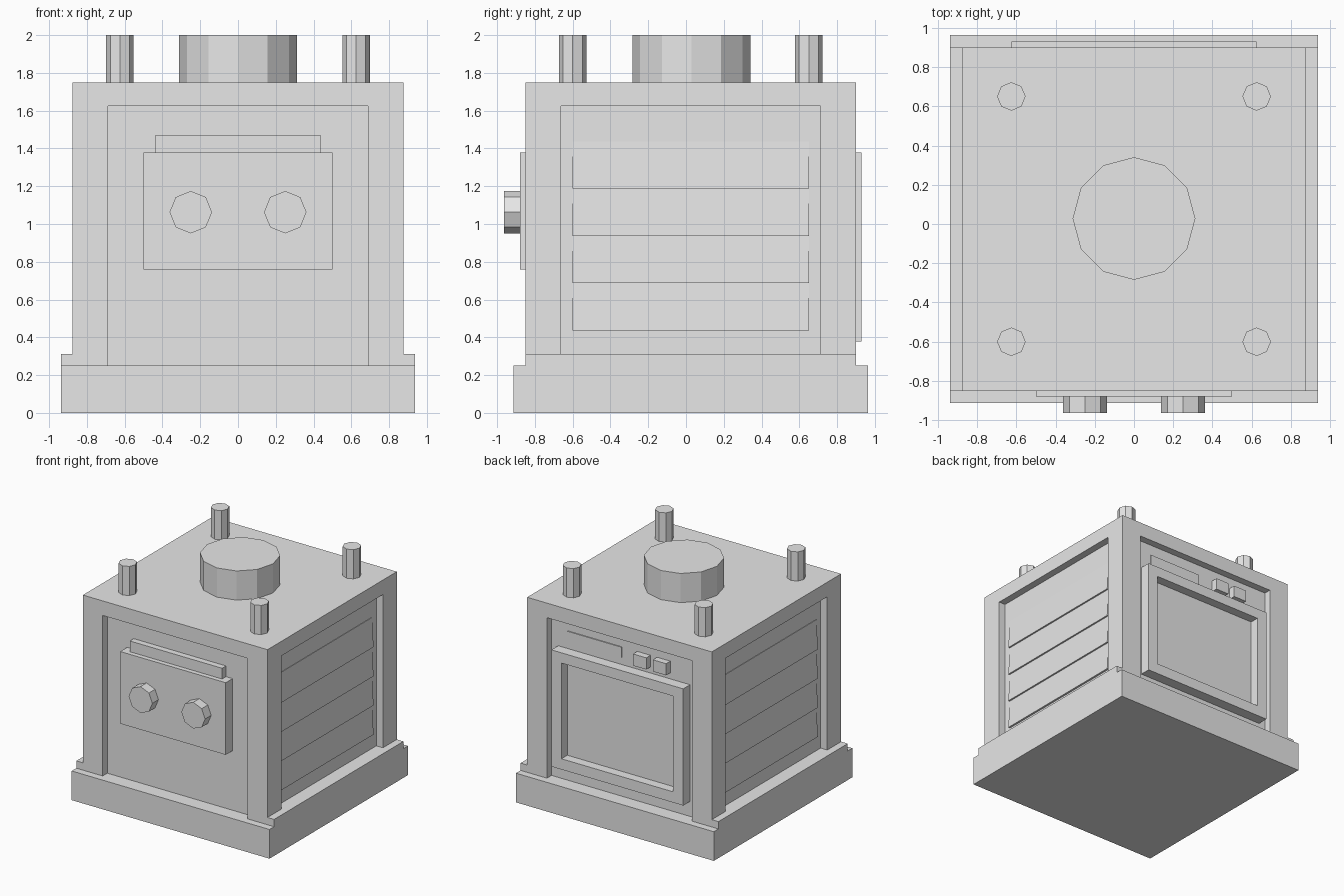
import bpy, bmesh, math
from mathutils import Matrix

if "Cube" in bpy.data.objects:
    bpy.data.objects.remove(bpy.data.objects["Cube"])

grey = bpy.data.materials.new("light_grey")
grey.diffuse_color = (0.8, 0.8, 0.8, 1)
grey.use_nodes = True
grey.node_tree.nodes["Principled BSDF"].inputs["Base Color"].default_value = grey.diffuse_color


def finish(name, bm):
    bmesh.ops.recalc_face_normals(bm, faces=bm.faces)
    me = bpy.data.meshes.new(name)
    bm.to_mesh(me)
    bm.free()
    me.materials.append(grey)
    ob = bpy.data.objects.new(name, me)
    bpy.context.collection.objects.link(ob)
    return ob


def box(name, x, y, z):
    bm = bmesh.new()
    bmesh.ops.create_cube(bm, size=1)
    for v in bm.verts:
        v.co = [r[0] if c < 0 else r[1] for c, r in zip(v.co, (x, y, z))]
    return finish(name, bm)


def cylinder(name, sides, radius, height, centre, rot=Matrix()):
    bm = bmesh.new()
    bmesh.ops.create_cone(bm, cap_ends=True, segments=sides, radius1=radius,
                          radius2=radius, depth=height,
                          matrix=Matrix.Translation(centre) @ rot)
    return finish(name, bm)


def cut(ob, x, y, z):
    cutter = box("cutter", x, y, z)
    cutter.hide_render = True
    mod = ob.modifiers.new("cut", 'BOOLEAN')
    mod.operation = 'DIFFERENCE'
    mod.solver = 'EXACT'
    mod.object = cutter
    bpy.context.view_layer.objects.active = ob
    bpy.ops.object.modifier_apply(modifier=mod.name)
    bpy.data.objects.remove(cutter)


# Base plinth and side ledges
box("base", (-0.9375, 0.9375), (-0.9125, 0.9625), (0, 0.25))
for side, a, b in (("left", -0.9375, -0.875), ("right", 0.875, 0.9375)):
    box(side + "_ledge", (a, b), (-0.85, 0.9), (0.25, 0.3125))

# Housing with a shallow recess on all four sides
body = box("housing", (-0.875, 0.875), (-0.85, 0.9), (0.25, 1.75))
cut(body, (-0.6875, 0.6875), (-1.2, -0.7875), (0.1, 1.625))
cut(body, (-0.6875, 0.6875), (0.8375, 1.2), (0.1, 1.625))
cut(body, (-1.2, -0.8125), (-0.6625, 0.7125), (0.3125, 1.625))
cut(body, (0.8125, 1.2), (-0.6625, 0.7125), (0.3125, 1.625))

# Louvre slats in the side recesses, bottom edge leaning slightly out
for s, side in ((-1, "left"), (1, "right")):
    for i in range(4):
        z = 0.4375 + 0.25 * i
        slat = box(f"{side}_slat_{i + 1}", (0.80, 0.83), (-0.6, 0.65), (z, z + 0.25))
        for v in slat.data.vertices:
            if v.co.x > 0.82 and v.co.z > z + 0.1:
                v.co.x = 0.816
        if s < 0:
            slat.data.transform(Matrix.Scale(-1, 4, (1, 0, 0)))
            slat.data.flip_normals()

# Front control plate, strip above it and two octagonal knobs
box("control_plate", (-0.5, 0.5), (-0.88, -0.78), (0.76, 1.378))
box("control_strip", (-0.4375, 0.4375), (-0.84, -0.78), (1.378, 1.47))
for x in (-0.25, 0.25):
    cylinder("knob", 8, 0.1125, 0.0875, (x, -0.91875, 1.0625),
             Matrix.Rotation(math.pi / 2, 4, 'X'))

# Back screen with a sunken window, label plate and buttons
screen = box("back_screen", (-0.625, 0.625), (0.83, 0.93), (0.378, 1.378))
cut(screen, (-0.53, 0.53), (0.85, 1.2), (0.47, 1.29))
box("back_strip", (0.02, 0.53), (0.83, 0.846), (1.44, 1.53))
for a in (-0.4375, -0.25):
    box("back_button", (a, a + 0.125), (0.83, 0.895), (1.43, 1.53))

# Top drum and four posts
cylinder("top_drum", 12, 0.3125, 0.26, (0, 0.028, 1.87))
for x in (-0.625, 0.625):
    for y in (-0.6, 0.65):
        cylinder("top_post", 8, 0.0725, 0.26, (x, y, 1.87))
